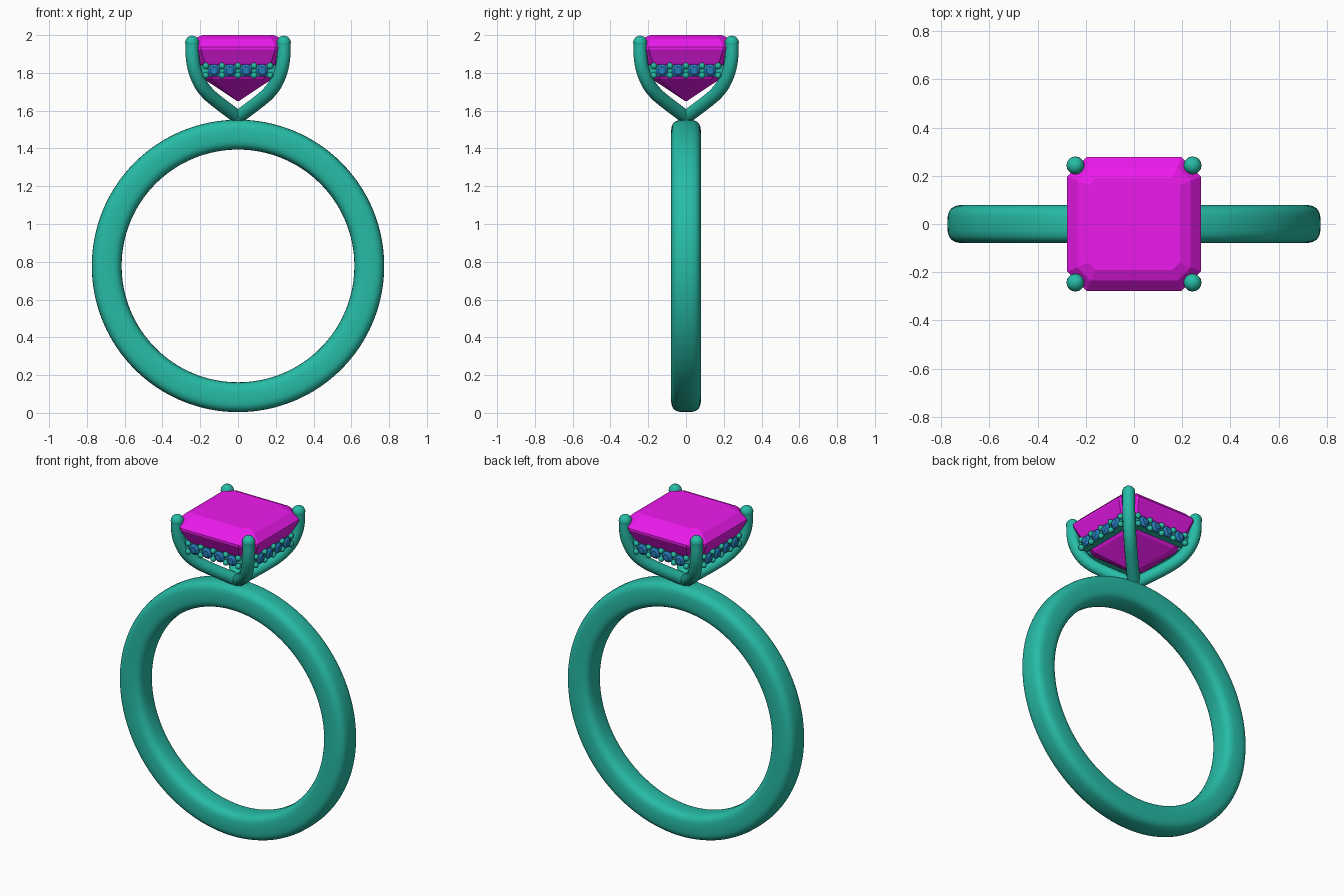
import bpy, bmesh, math
from mathutils import Matrix, Vector

if "Cube" in bpy.data.objects:
    bpy.data.objects.remove(bpy.data.objects["Cube"])


def material(name, rgb):
    m = bpy.data.materials.new(name)
    m.diffuse_color = (*rgb, 1)
    m.use_nodes = True
    m.node_tree.nodes["Principled BSDF"].inputs["Base Color"].default_value = m.diffuse_color
    return m


METAL = material("metal", (0.02, 0.50, 0.38))
PINK = material("pink_gem", (0.85, 0.01, 0.85))
BLUE = material("blue_gem", (0.02, 0.20, 0.50))


def finish(name, bm, mat, smooth=False):
    bmesh.ops.recalc_face_normals(bm, faces=bm.faces)
    for f in bm.faces:
        f.smooth = smooth
    me = bpy.data.meshes.new(name)
    bm.to_mesh(me)
    bm.free()
    me.materials.append(mat)
    ob = bpy.data.objects.new(name, me)
    bpy.context.collection.objects.link(ob)
    return ob


def loft(bm, rings, cap_ends=True, closed=False):
    """Skin quads between rings of equal point count."""
    vs = [[bm.verts.new(p) for p in r] for r in rings]
    n = len(vs[0])
    pairs = list(zip(vs, vs[1:])) + ([(vs[-1], vs[0])] if closed else [])
    for a, b in pairs:
        for i in range(n):
            j = (i + 1) % n
            bm.faces.new((a[i], a[j], b[j], b[i]))
    if cap_ends and not closed:
        bm.faces.new(vs[0])
        bm.faces.new(vs[-1])


# band: softly squared cross-section swept round the finger
def spow(v, p):
    return math.copysign(abs(v) ** p, v)


rings = []
for i in range(128):
    a = 2 * math.pi * i / 128
    ring = []
    for k in range(32):
        t = 2 * math.pi * k / 32
        r = 0.695 + 0.079 * spow(math.cos(t), 0.62)
        ring.append((r * math.cos(a), 0.079 * spow(math.sin(t), 0.62),
                     0.778 + r * math.sin(a)))
    rings.append(ring)
bm = bmesh.new()
loft(bm, rings, closed=True)
finish("band", bm, METAL, True)


# centre gem: stepped cut-corner square, half width / corner cut / height
def cut_square(h, c, z):
    q = h - c
    return [(h, -q, z), (h, q, z), (q, h, z), (-q, h, z),
            (-h, q, z), (-h, -q, z), (-q, -h, z), (q, -h, z)]


bm = bmesh.new()
loft(bm, [cut_square(*s) for s in (
    (0.19, 0.03, 2.0), (0.235, 0.055, 1.98), (0.277, 0.08, 1.937),
    (0.277, 0.08, 1.925), (0.238, 0.065, 1.85), (0.18, 0.045, 1.767),
    (0.003, 0.001, 1.65))])
finish("centre_gem", bm, PINK)

# prongs: four curved claws rising on the diagonals from one foot
PATH = [(0.0, 1.565), (0.06, 1.61), (0.12, 1.656), (0.165, 1.697),
        (0.20, 1.745), (0.227, 1.81), (0.24, 1.875), (0.243, 1.96)]
for side, sx, sy in (("front_left", -1, -1), ("front_right", 1, -1),
                     ("back_left", -1, 1), ("back_right", 1, 1)):
    cu = bpy.data.curves.new(side + "_prong", "CURVE")
    cu.dimensions = "3D"
    cu.bevel_depth = 0.036
    cu.bevel_resolution = 5
    cu.use_fill_caps = True
    sp = cu.splines.new("BEZIER")
    sp.resolution_u = 6
    sp.bezier_points.add(len(PATH) - 1)
    for p, (d, z) in zip(sp.bezier_points, PATH):
        p.co = (sx * d, sy * d, z)
        p.handle_left_type = p.handle_right_type = "AUTO"
    cu.materials.append(METAL)
    bpy.context.collection.objects.link(bpy.data.objects.new(side + "_prong", cu))
    # rounded claw tip
    bm = bmesh.new()
    bmesh.ops.create_uvsphere(bm, u_segments=20, v_segments=12, radius=0.037,
                              matrix=Matrix.Translation((sx * 0.243, sy * 0.243, 1.96)))
    finish(side + "_prong_tip", bm, METAL, True)

# prong foot
bm = bmesh.new()
bmesh.ops.create_uvsphere(bm, u_segments=20, v_segments=12, radius=0.042,
                          matrix=Matrix.Translation((0, 0, 1.562)))
finish("prong_foot", bm, METAL, True)

# hidden halo: rail, beads and small round stones on each of four sides
rail, beads, stones = bmesh.new(), bmesh.new(), bmesh.new()
ZH, PITCH = 1.812, 0.085
for q in range(4):
    rot = Matrix.Rotation(q * math.pi / 2, 4, "Z")
    bmesh.ops.create_cube(rail, size=1, matrix=rot @ Matrix.Translation((0, -0.212, ZH))
                          @ Matrix.Diagonal((0.46, 0.045, 0.06, 1)))
    for i in range(5):
        for dz in (-0.025, 0.025):
            bmesh.ops.create_uvsphere(
                beads, u_segments=12, v_segments=8, radius=0.017,
                matrix=rot @ Matrix.Translation(((i - 2) * PITCH, -0.24, ZH + dz)))
    for i in range(4):
        x = (i - 1.5) * PITCH
        sections = []
        for r, y in ((0.02, -0.255), (0.034, -0.243), (0.034, -0.239), (0.002, -0.205)):
            sections.append([rot @ Vector((x + r * math.cos(k * math.pi / 4 + math.pi / 8), y,
                                           ZH + r * math.sin(k * math.pi / 4 + math.pi / 8)))
                             for k in range(8)])
        loft(stones, sections)
finish("halo_rail", rail, METAL)
finish("halo_beads", beads, METAL, True)
finish("halo_stones", stones, BLUE)
